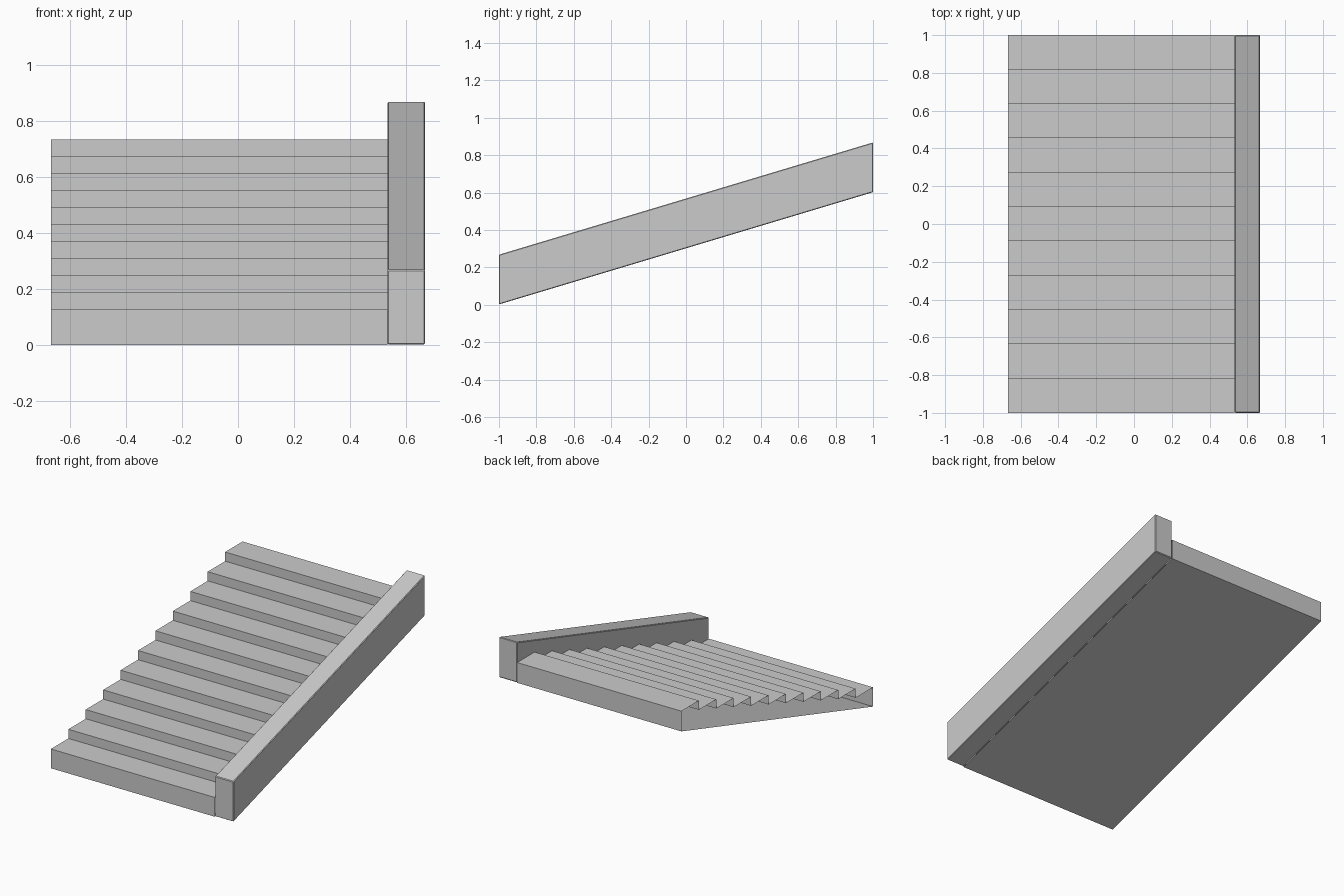
import bpy, bmesh

if "Cube" in bpy.data.objects:
    bpy.data.objects.remove(bpy.data.objects["Cube"])

STEPS = 11
X0, X1, X2 = -0.667, 0.533, 0.667
RISE, RUN = 0.667 / STEPS, 2.0 / STEPS
BASE, CLIMB = 0.0667, 0.6


def extrude_profile(name, profile, xa, xb, caps):
    """Sweep a closed (y, z) outline along x, with optional end caps."""
    bm = bmesh.new()
    a = [bm.verts.new((xa, y, z)) for y, z in profile]
    b = [bm.verts.new((xb, y, z)) for y, z in profile]
    n = len(profile)
    for i in range(n):
        j = (i + 1) % n
        bm.faces.new((a[i], a[j], b[j], b[i]))
    if caps:
        bm.faces.new(a[::-1])
        bm.faces.new(b)
    mesh = bpy.data.meshes.new(name)
    bm.to_mesh(mesh)
    bm.free()
    obj = bpy.data.objects.new(name, mesh)
    bpy.context.collection.objects.link(obj)
    return obj


# Stair flight: sloped underside, closed front and back, open side ends
outline = [(1, CLIMB), (-1, 0)]
for i in range(STEPS):
    z = BASE + (i + 1) * RISE
    outline += [(-1 + i * RUN, z), (-1 + (i + 1) * RUN, z)]
outline = outline[::-1]
stairs = extrude_profile("stair_flight", outline, X0, X1, False)

# Solid sloped side wall with slightly softened edges
wall = extrude_profile("side_wall", [(-1, 0.002), (-1, 0.268), (1, 0.868), (1, CLIMB + 0.002)][::-1],
                       X1, X2, True)
bevel = wall.modifiers.new("soft_edges", "BEVEL")
bevel.width = 0.004
bevel.segments = 1

# Make the normals point outward
for obj in (stairs, wall):
    bm = bmesh.new()
    bm.from_mesh(obj.data)
    bmesh.ops.recalc_face_normals(bm, faces=bm.faces)
    bm.to_mesh(obj.data)
    bm.free()
